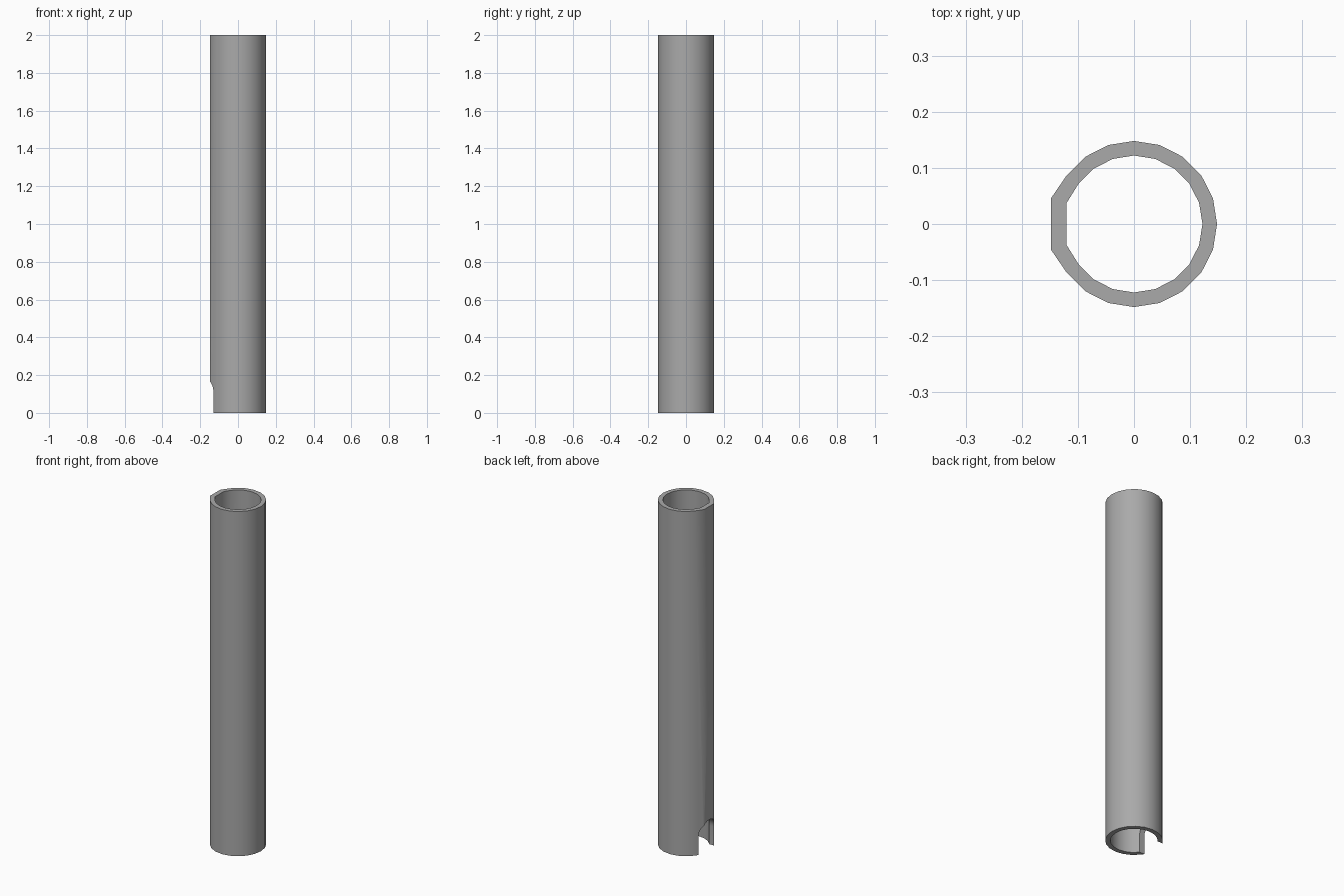
import bpy
import bmesh
from math import cos, sin, pi, radians

cube = bpy.data.objects.get("Cube")
if cube:
    bpy.data.objects.remove(cube)

SIDES, HEIGHT = 20, 2.0
OUTER, INNER = 0.148, 0.122
ARCH_RADIUS, ARCH_Z = 0.072, 0.11

grey = bpy.data.materials.new("mid grey")
grey.use_nodes = True
colour = (0.4, 0.4, 0.4, 1)
grey.diffuse_color = colour
grey.node_tree.nodes["Principled BSDF"].inputs["Base Color"].default_value = colour


def make_object(name, bm):
    bmesh.ops.recalc_face_normals(bm, faces=bm.faces)
    mesh = bpy.data.meshes.new(name)
    bm.to_mesh(mesh)
    bm.free()
    obj = bpy.data.objects.new(name, mesh)
    bpy.context.collection.objects.link(obj)
    mesh.materials.append(grey)
    return obj


def ring(bm, radius, flat_x, z):
    """Regular ring whose -x corner is replaced by one flat facet."""
    verts = []
    for i in range(SIDES):
        if i == SIDES // 2:
            continue
        a = 2 * pi * i / SIDES
        x = flat_x if abs(i - SIDES // 2) == 1 else radius * cos(a)
        verts.append(bm.verts.new((x, radius * sin(a), z)))
    return verts


# Hollow tube: outer wall, top rim, inner wall, bottom rim
bm = bmesh.new()
loops = [ring(bm, OUTER, -OUTER, 0), ring(bm, OUTER, -OUTER, HEIGHT),
         ring(bm, INNER, -0.12, HEIGHT), ring(bm, INNER, -0.12, 0)]
for k, low in enumerate(loops):
    high = loops[(k + 1) % len(loops)]
    for i in range(len(low)):
        j = (i + 1) % len(low)
        bm.faces.new((low[i], low[j], high[j], high[i]))
tube = make_object("tube", bm)

# Arched opening at the foot of the flat side
bm = bmesh.new()
outline = [(ARCH_RADIUS, -0.1)]
outline += [(ARCH_RADIUS * cos(pi * i / 16), ARCH_Z + ARCH_RADIUS * sin(pi * i / 16))
            for i in range(17)]
outline.append((-ARCH_RADIUS, -0.1))
face = bm.faces.new([bm.verts.new((-0.3, y, z)) for y, z in outline])
extruded = bmesh.ops.extrude_face_region(bm, geom=[face])["geom"]
bmesh.ops.translate(bm, vec=(0.3, 0, 0),
                    verts=[v for v in extruded if isinstance(v, bmesh.types.BMVert)])
cutter = make_object("arch_cutter", bm)
cutter.hide_render = True
cutter.hide_set(True)

cut = tube.modifiers.new("arch opening", 'BOOLEAN')
cut.operation = 'DIFFERENCE'
cut.solver = 'EXACT'
cut.object = cutter

# Bake the cut, then smooth the walls while keeping the rims sharp
bpy.ops.object.select_all(action='DESELECT')
bpy.context.view_layer.objects.active = tube
tube.select_set(True)
bpy.ops.object.modifier_apply(modifier=cut.name)
bpy.ops.object.shade_smooth_by_angle(angle=radians(40))
bpy.data.objects.remove(cutter)
